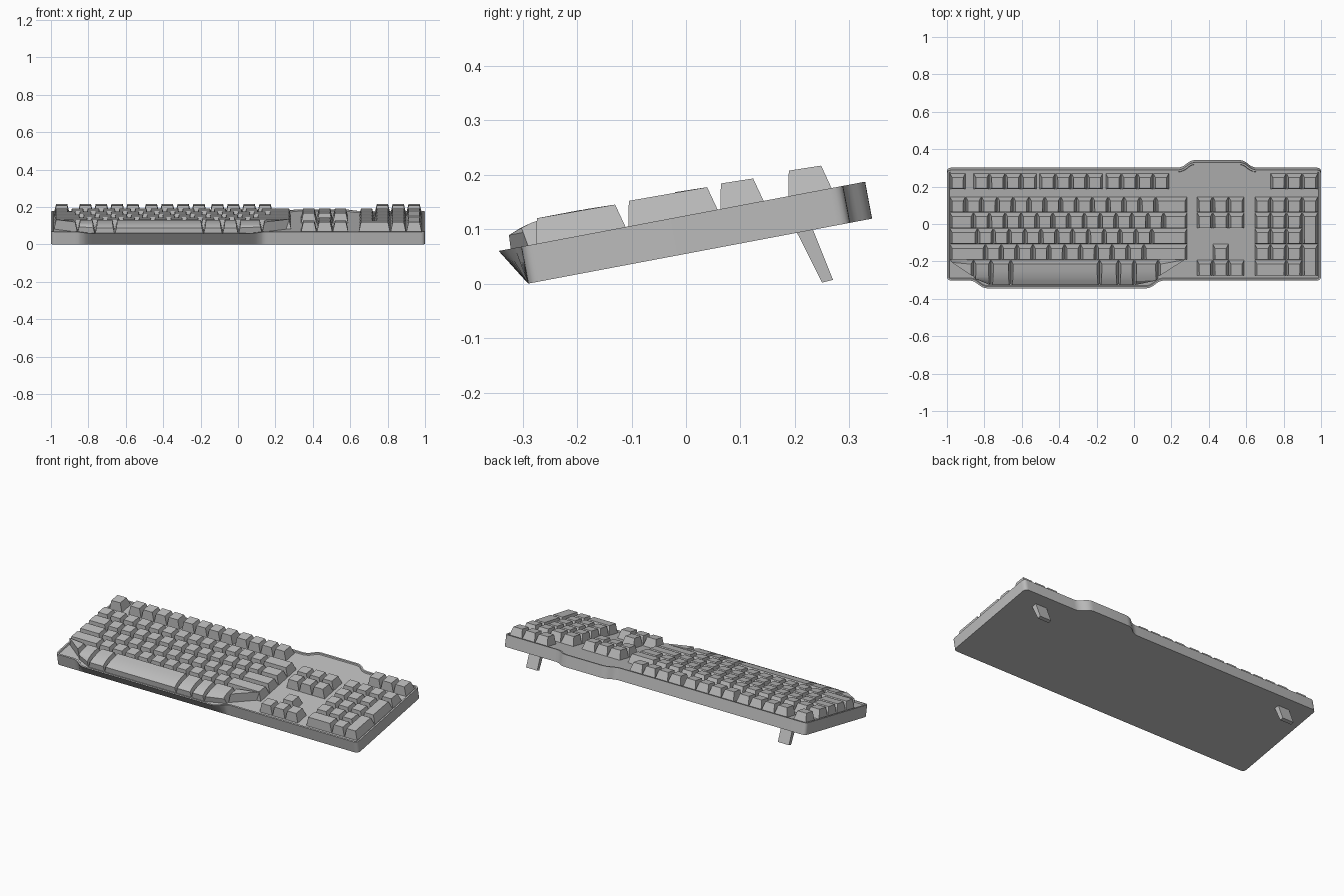
import bpy, bmesh, math
from mathutils import Matrix, Vector

if "Cube" in bpy.data.objects:
    bpy.data.objects.remove(bpy.data.objects["Cube"])

# One plain plastic colour
grey = bpy.data.materials.new("grey plastic")
grey.use_nodes = True
color = (0.5, 0.5, 0.5, 1)
grey.diffuse_color = color
grey.node_tree.nodes["Principled BSDF"].inputs["Base Color"].default_value = color

# The case rests on its front edge and is raised at the back
TILT = Matrix.Translation((0, -0.29, 0)) @ Matrix.Rotation(math.radians(10.7), 4, "X")
TOP = 0.069       # case thickness
DECK = 0.062      # recessed surface under the keys
KEY_TOP = 0.115
PITCH = 0.0847    # width of a single key
LEFT = -0.985
ROWS = [0.026, 0.112, 0.198, 0.284, 0.370, 0.497]   # front edge of each row
DEPTH = 0.086


def finish(name, bm, matrix):
    bmesh.ops.recalc_face_normals(bm, faces=bm.faces)
    bm.transform(matrix)
    mesh = bpy.data.meshes.new(name)
    bm.to_mesh(mesh)
    bm.free()
    mesh.materials.append(grey)
    obj = bpy.data.objects.new(name, mesh)
    bpy.context.collection.objects.link(obj)
    bpy.ops.object.select_all(action="DESELECT")
    obj.select_set(True)
    bpy.context.view_layer.objects.active = obj
    bpy.ops.object.shade_smooth_by_angle(angle=math.radians(25))
    return obj


def loft(bm, ring_a, ring_b):
    """Join two matching rings of points into a closed solid; return its end faces."""
    a = [bm.verts.new(p) for p in ring_a]
    b = [bm.verts.new(p) for p in ring_b]
    n = len(a)
    for i in range(n):
        j = (i + 1) % n
        bm.faces.new((a[i], a[j], b[j], b[i]))
    return bm.faces.new(a[::-1]), bm.faces.new(b)


def rounded(corners, steps=5):
    """Outline with every corner (x, y, radius) softened."""
    out = []
    for i, (x, y, r) in enumerate(corners):
        p = Vector((x, y))
        before = Vector(corners[i - 1][:2]) - p
        after = Vector(corners[(i + 1) % len(corners)][:2]) - p
        a, b = p + before.normalized() * r, p + after.normalized() * r
        for k in range(steps + 1):
            t = k / steps
            out.append(a * (1 - t) ** 2 + p * 2 * t * (1 - t) + b * t * t)
    return out


def key(bm, x0, x1, profile):
    """Key cap: side profile spanning x0..x1, its sides tapering with height."""
    def taper(z):
        return 0.001 + 0.012 * (z - DECK) / (KEY_TOP - DECK)
    loft(bm, [(x0 + taper(z), y, z) for y, z in profile],
         [(x1 - taper(z), y, z) for y, z in profile])


def cap(row, rows=1):
    """Side profile of a flat-topped key, one or more rows deep."""
    y0 = ROWS[row] + 0.001
    y1 = ROWS[row] + DEPTH * rows - 0.001
    return [(y0, DECK), (y0 + 0.011, KEY_TOP), (y1 - 0.013, KEY_TOP - 0.002), (y1, DECK)]


def run(bm, x, row, widths):
    for w in widths:
        key(bm, x, x + w * PITCH, cap(row))
        x += w * PITCH


# Case: the front lip overhangs, the back bulge runs the full height
outline = rounded([
    (-1, 0, 0.025), (-0.86, 0, 0.02), (-0.805, -0.042, 0.025),
    (0.085, -0.042, 0.025), (0.14, 0, 0.02), (1, 0, 0.025),
    (1, 0.602, 0.025), (0.635, 0.602, 0.025), (0.585, 0.643, 0.025),
    (0.305, 0.643, 0.025), (0.255, 0.602, 0.025), (-1, 0.602, 0.025)])
bm = bmesh.new()
bottom, top = loft(bm, [(p.x, max(p.y, 0), 0) for p in outline],
                   [(p.x, p.y, TOP) for p in outline])
bm.normal_update()
bmesh.ops.inset_region(bm, faces=[top], thickness=0.010)
bmesh.ops.inset_region(bm, faces=[top], thickness=0.003)
for v in top.verts:
    v.co.z = DECK
finish("case", bm, TILT)

# Function keys
bm = bmesh.new()
run(bm, LEFT, 5, [1])
for x in (-0.858, -0.505, -0.152):
    run(bm, x, 5, [1] * 4)
finish("function_keys", bm, TILT)

# Main typing block
bm = bmesh.new()
run(bm, LEFT, 4, [1] * 13 + [2])
run(bm, LEFT, 3, [1.5] + [1] * 12 + [1.5])
run(bm, LEFT, 2, [1.75] + [1] * 11 + [2.25])
run(bm, LEFT, 1, [2.25] + [1] * 10 + [2.75])
finish("typing_keys", bm, TILT)

# Front row: the middle keys curve forward over the lip
curved = [(-0.020, DECK), (-0.018, 0.094), (0.005, 0.103), (0.028, 0.109),
          (0.060, 0.113), (0.098, 0.114), (0.111, DECK)]
bm = bmesh.new()
space = bmesh.new()
x = LEFT
for i, w in enumerate([1.5, 1.1, 1.25, 5.6, 1.2, 1, 1.5, 1.85]):
    target = space if i == 3 else bm
    key(target, x, x + w * PITCH, curved if 0 < i < 7 else cap(0))
    x += w * PITCH
# Corner keys follow the slanted ends of the lip
for v in bm.verts:
    over = max(-0.80 - v.co.x, v.co.x - 0.08, 0)
    limit = -0.022 + over * 0.75
    if v.co.y < limit:
        v.co.y = limit
finish("front_row_keys", bm, TILT)
finish("space_bar", space, TILT)

# Navigation and arrow keys
bm = bmesh.new()
for row in (3, 4):
    run(bm, 0.336, row, [1] * 3)
finish("navigation_keys", bm, TILT)
bm = bmesh.new()
run(bm, 0.336, 0, [1] * 3)
run(bm, 0.336 + PITCH, 1, [1])
finish("arrow_keys", bm, TILT)

# Number pad with two double-height keys and three keys above
bm = bmesh.new()
pad = 0.645
run(bm, pad, 4, [1] * 4)
for row in (1, 2, 3):
    run(bm, pad, row, [1] * 3)
run(bm, pad, 0, [2, 1])
for row in (0, 2):
    key(bm, pad + 3 * PITCH, pad + 4 * PITCH, cap(row, 2))
run(bm, pad + PITCH, 5, [1] * 3)
finish("number_pad_keys", bm, TILT)

# Fold-out feet under the back corners
leg = [(0.198, 0.105), (0.228, 0.112), (0.27, 0.007), (0.25, 0.002)]
for name, cx in (("left_foot", 0.835), ("right_foot", -0.835)):
    bm = bmesh.new()
    loft(bm, [(cx - 0.037, y, z) for y, z in leg], [(cx + 0.037, y, z) for y, z in leg])
    finish(name, bm, Matrix.Identity(4))
